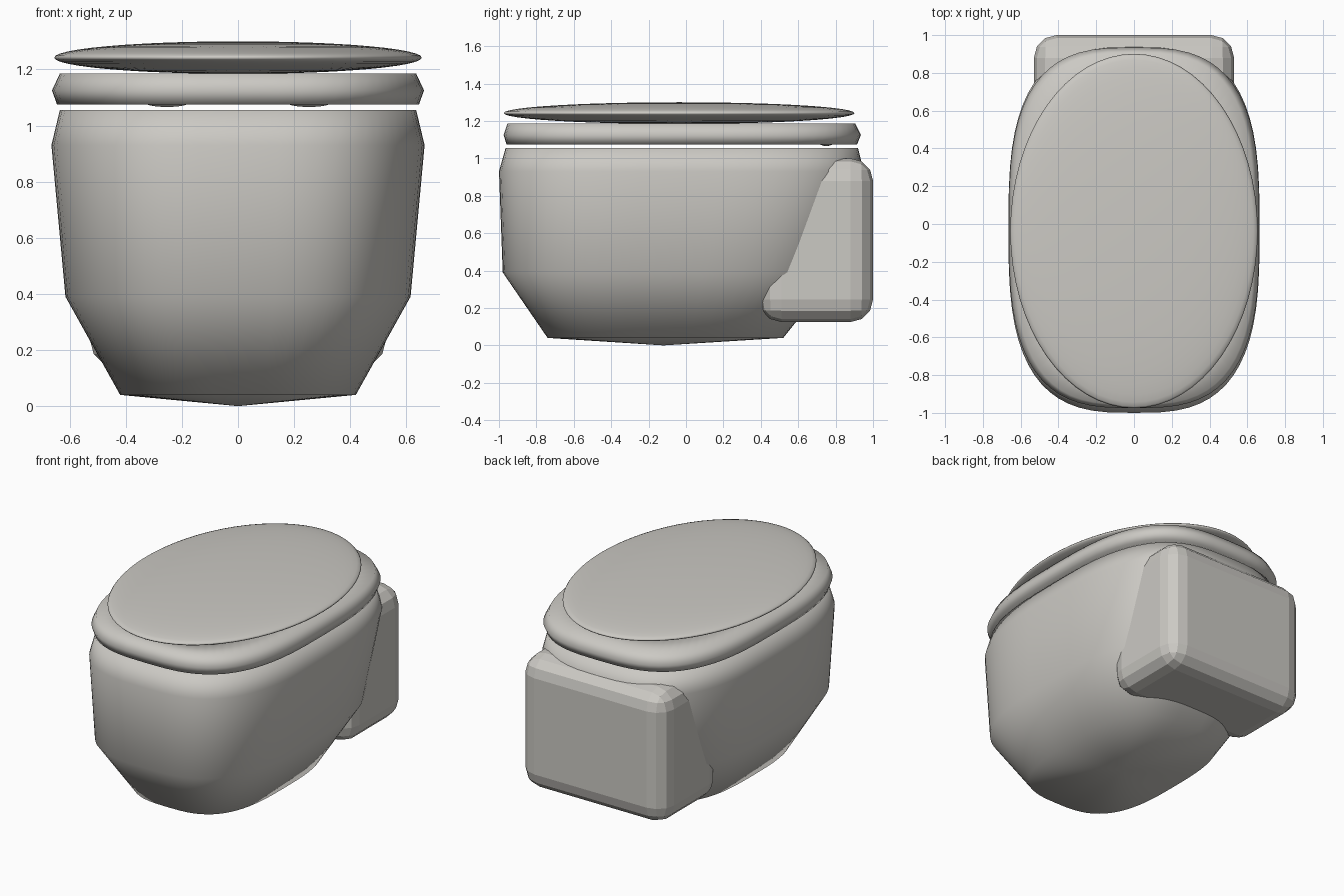
import bpy, bmesh, math

if "Cube" in bpy.data.objects:
    bpy.data.objects.remove(bpy.data.objects["Cube"])

ceramic = bpy.data.materials.new("warm white ceramic")
ceramic.diffuse_color = (0.60, 0.585, 0.55, 1)
ceramic.use_nodes = True
ceramic.node_tree.nodes["Principled BSDF"].inputs["Base Color"].default_value = ceramic.diffuse_color
N = 64


def finish(name, bm, smooth=True):
    bmesh.ops.recalc_face_normals(bm, faces=bm.faces)
    for f in bm.faces:
        f.smooth = smooth
    me = bpy.data.meshes.new(name)
    bm.to_mesh(me)
    bm.free()
    me.materials.append(ceramic)
    ob = bpy.data.objects.new(name, me)
    bpy.context.collection.objects.link(ob)
    return ob


def ring(bm, hx, y0, y1, z, n=3.0):
    """Rounded-oblong loop between y0 and y1 with half width hx."""
    verts = []
    for i in range(N):
        a = 2 * math.pi * i / N
        c, s = math.cos(a), math.sin(a)
        x = math.copysign(abs(c) ** (2 / n), c) * hx
        y = math.copysign(abs(s) ** (2 / n), s) * (y1 - y0) / 2 + (y0 + y1) / 2
        verts.append(bm.verts.new((x, y, z)))
    return verts


def bridge(bm, a, b):
    for i in range(N):
        j = (i + 1) % N
        bm.faces.new((a[i], a[j], b[j], b[i]))


def fan(bm, loop, co):
    c = bm.verts.new(co)
    for i in range(N):
        bm.faces.new((loop[i], loop[(i + 1) % N], c))


# Bowl: outer shell, rim and inner basin
bm = bmesh.new()
sections = [(0.42, -0.74, 0.52, 0.04, 3), (0.615, -0.98, 0.80, 0.39, 3),
            (0.665, -1.0, 0.95, 0.93, 3), (0.635, -0.965, 0.92, 1.055, 3),
            (0.46, -0.78, 0.62, 1.055, 2.5), (0.40, -0.68, 0.50, 0.75, 2.3),
            (0.20, -0.40, 0.15, 0.30, 2)]
loops = [ring(bm, *s) for s in sections]
for a, b in zip(loops, loops[1:]):
    bridge(bm, a, b)
fan(bm, loops[0], (0, -0.12, 0))
fan(bm, loops[-1], (0, -0.12, 0.22))
bowl = finish("bowl", bm)

# Seat: closed ring with a bulging outer edge
bm = bmesh.new()
sections = [(0.645, -0.96, 0.915, 1.075, 3), (0.663, -0.975, 0.935, 1.125, 3),
            (0.635, -0.955, 0.905, 1.185, 3), (0.45, -0.76, 0.60, 1.185, 2.4),
            (0.45, -0.76, 0.60, 1.075, 2.4)]
loops = [ring(bm, *s) for s in sections]
for a, b in zip(loops, loops[1:] + loops[:1]):
    bridge(bm, a, b)
seat = finish("seat", bm)

# Lid: flattened ellipsoid
bm = bmesh.new()
bmesh.ops.create_uvsphere(bm, u_segments=64, v_segments=24, radius=1)
for v in bm.verts:
    v.co = (v.co.x * 0.655, v.co.y * 0.938 - 0.037, v.co.z * 0.058 + 1.242)
finish("lid", bm)

# Rear mounting block with rounded edges
bm = bmesh.new()
bmesh.ops.create_cube(bm, size=1)
for v in bm.verts:
    v.co = (v.co.x * 1.06, v.co.y * 0.61 + 0.695, v.co.z * 0.875 + 0.5625)
bmesh.ops.bevel(bm, geom=bm.edges[:], offset=0.12, segments=3, profile=0.5,
                affect='EDGES')
finish("mounting_block", bm, smooth=False)

# Hinge pads under the back of the seat
for side, label in ((-1, "left"), (1, "right")):
    bm = bmesh.new()
    bmesh.ops.create_uvsphere(bm, u_segments=24, v_segments=12, radius=1)
    for v in bm.verts:
        v.co = (v.co.x * 0.087 + side * 0.253, v.co.y * 0.04 + 0.75,
                v.co.z * 0.02 + 1.086)
    finish("hinge_pad_" + label, bm)
